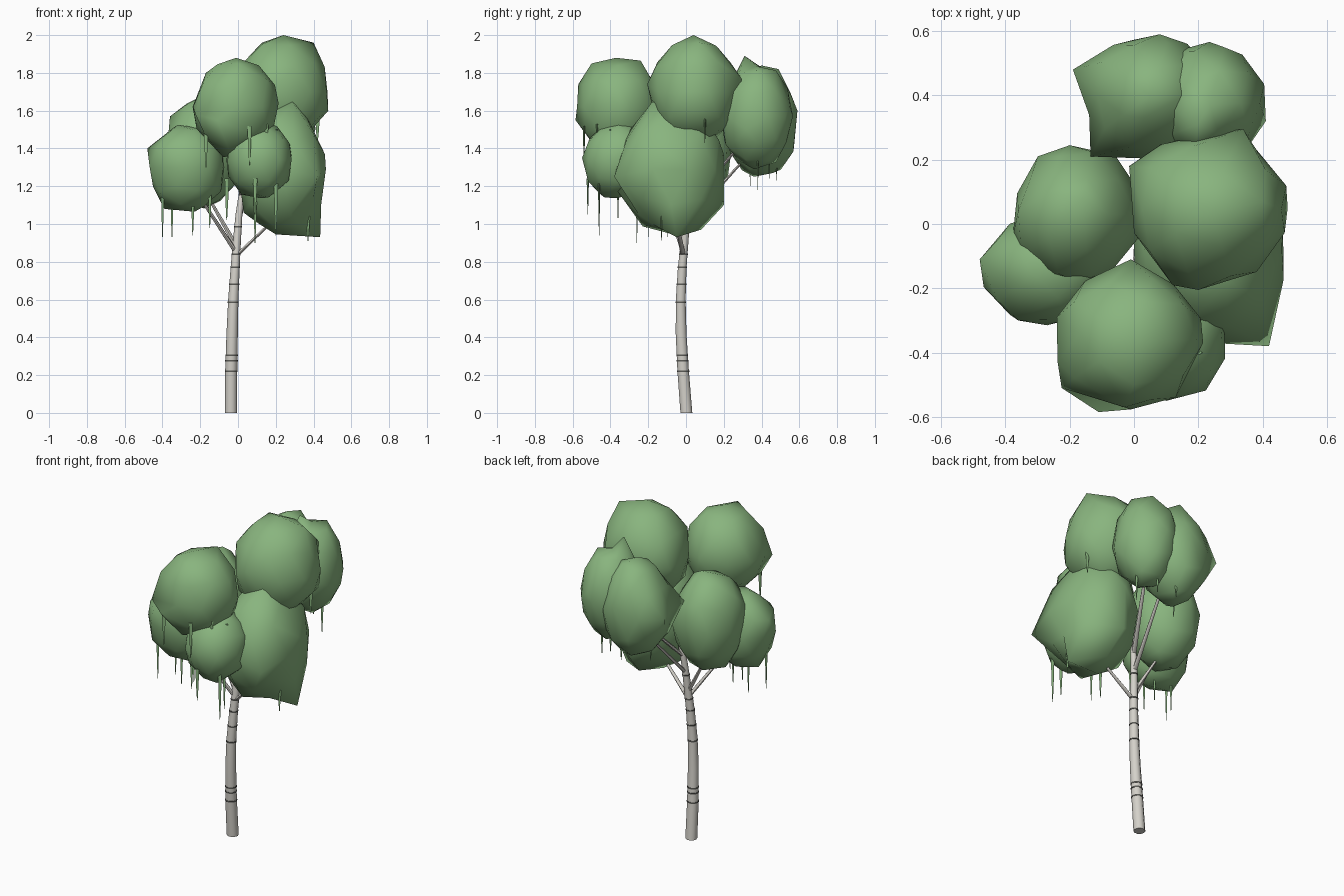
import bpy, bmesh, math, random
from mathutils import Vector

random.seed(4)
cube = bpy.data.objects.get("Cube")
if cube:
    bpy.data.objects.remove(cube, do_unlink=True)


def material(name, rgb):
    m = bpy.data.materials.new(name)
    m.use_nodes = True
    m.diffuse_color = (*rgb, 1)
    bsdf = next(n for n in m.node_tree.nodes if n.type == 'BSDF_PRINCIPLED')
    bsdf.inputs["Base Color"].default_value = (*rgb, 1)
    return m


LEAF = material("leaf green", (0.25, 0.46, 0.21))
BARK = material("pale bark", (0.66, 0.64, 0.59))
MARK = material("dark bark", (0.10, 0.10, 0.09))


def finish(bm, name, mat, angle):
    mesh = bpy.data.meshes.new(name)
    bmesh.ops.recalc_face_normals(bm, faces=bm.faces)
    bm.to_mesh(mesh)
    bm.free()
    mesh.materials.append(mat)
    obj = bpy.data.objects.new(name, mesh)
    bpy.context.collection.objects.link(obj)
    bpy.ops.object.select_all(action='DESELECT')
    obj.select_set(True)
    bpy.context.view_layer.objects.active = obj
    bpy.ops.object.shade_smooth_by_angle(angle=math.radians(angle))


def tube(bm, path, sides, flat=1):
    """Loft horizontal rings through (x, y, z, radius) points and cap the ends."""
    rings = []
    for x, y, z, r in path:
        rings.append([bm.verts.new((x + r * math.cos(a), y + r * flat * math.sin(a), z))
                      for a in (math.tau * i / sides for i in range(sides))])
    for lo, hi in zip(rings, rings[1:]):
        for i in range(sides):
            j = (i + 1) % sides
            bm.faces.new((lo[i], lo[j], hi[j], hi[i]))
    bm.faces.new(rings[0][::-1])
    bm.faces.new(rings[-1])


def crown(name, centre, size, corners):
    """Uneven ball of leaves; each corner pulls the closest vertex to itself."""
    c, s = Vector(centre), Vector(size)
    bm = bmesh.new()
    bmesh.ops.create_icosphere(bm, subdivisions=2, radius=1)
    free = list(bm.verts)
    picks = []
    for p in corners:
        d = Vector(p) - c
        d = Vector((d.x / s.x, d.y / s.y, d.z / s.z)).normalized()
        v = max(free, key=lambda w: w.co.dot(d))
        free.remove(v)
        picks.append((v, p))
    for v in free:
        v.co = c + v.co * s * random.uniform(0.96, 1.04)
    for v, p in picks:
        v.co = p
    finish(bm, name, LEAF, 180)


# Trunk with a gentle bend
TRUNK = [(-.037, .002, 0, .033), (-.036, -.015, .22, .032), (-.031, -.026, .42, .030),
         (-.025, -.028, .6, .027), (-.015, -.02, .77, .024), (-.005, -.006, .92, .021),
         (.005, .006, 1.05, .018), (.04, .03, 1.3, .015), (.12, .05, 1.55, .01)]
bm = bmesh.new()
tube(bm, TRUNK, 10)
finish(bm, "trunk", BARK, 50)


def on_trunk(z):
    for a, b in zip(TRUNK, TRUNK[1:]):
        if a[2] <= z <= b[2]:
            t = (z - a[2]) / (b[2] - a[2])
            return [p + (q - p) * t for p, q in zip(a, b)]


# Dark bands around the bark
bm = bmesh.new()
for z in (.22, .275, .305, .585, .68, .77, .84, .985):
    x, y, _, r = on_trunk(z)
    tube(bm, [(x, y, z - .004, r + .002), (x, y, z + .004, r + .002)], 10)
finish(bm, "bark_bands", MARK, 50)

# Branches from the trunk into the crowns
bm = bmesh.new()
for z, end in ((.85, (-.26, -.14, 1.23)), (.88, (-.19, .03, 1.2)), (.83, (.24, -.06, 1.07)),
               (1.0, (.08, .36, 1.4)), (1.1, (.2, .36, 1.5)), (1.15, (-.01, -.34, 1.5))):
    x, y, _, _ = on_trunk(z)
    tube(bm, [(x, y, z, .014), (*end, .007)], 8)
finish(bm, "branches", BARK, 50)

# Leaf crowns
crown("front_top_crown", (-.01, -.36, 1.62), (.235, .22, .265),
      [(-.01, -.37, 1.88), (-.01, -.11, 1.65), (-.225, -.51, 1.58), (-.11, -.585, 1.55),
       (.215, -.37, 1.64), (-.08, -.36, 1.355), (-.17, -.34, 1.8), (0, -.5, 1.85),
       (.03, -.24, 1.865), (-.03, -.57, 1.74)])
crown("high_crown", (.235, .045, 1.7), (.25, .24, .295),
      [(.24, .04, 2.0), (.4, .07, 1.96), (.478, .05, 1.6), (.34, .295, 1.77),
       (.2, -.205, 1.74), (.22, .09, 1.41), (-.015, .18, 1.7), (.12, -.19, 1.7)])
crown("back_crown", (.05, .4, 1.54), (.2, .2, .29),
      [(-.19, .48, 1.55), (.08, .59, 1.6), (-.135, .21, 1.55), (.08, .49, 1.82),
       (.02, .36, 1.25), (.1, .46, 1.27), (.03, .33, 1.81)])
crown("back_right_crown", (.235, .375, 1.57), (.18, .195, .275),
      [(.2, .31, 1.89), (.41, .32, 1.5), (.28, .55, 1.62), (.25, .36, 1.29)])
crown("middle_left_crown", (-.18, .03, 1.38), (.2, .22, .3),
      [(-.2, .245, 1.42), (-.35, -.1, 1.45), (-.36, .04, 1.57), (-.16, .08, 1.69),
       (-.15, -.19, 1.4)])
crown("low_right_crown", (.23, -.08, 1.29), (.24, .29, .345),
      [(.435, -.05, .93), (.42, -.38, 1.25), (.46, -.08, 1.37), (.29, -.18, 1.645),
       (.2, -.07, .945), (.03, -.1, 1.06), (.24, .2, 1.1), (.23, .2, 1.37),
       (.28, -.25, 1.05), (.26, .08, .97), (.2, -.36, 1.17)])
crown("front_low_crown", (.115, -.36, 1.34), (.18, .19, .21),
      [(.13, -.35, 1.55), (.1, -.55, 1.35), (.28, -.27, 1.4), (.16, -.43, 1.14),
       (-.05, -.33, 1.25)])
crown("far_left_crown", (-.27, -.14, 1.3), (.205, .18, .235),
      [(-.48, -.11, 1.4), (-.27, -.315, 1.3), (-.36, -.3, 1.4), (-.32, -.15, 1.525),
       (-.23, -.15, 1.065), (-.39, -.14, 1.08)])

# Thin hanging strands: x, y, top, tip
STRANDS = [(-.4, -.2, 1.35, .93), (-.35, -.1, 1.3, .93), (-.24, -.2, 1.24, .94),
           (-.15, -.21, 1.24, .98), (-.24, -.11, 1.24, .96),
           (-.06, -.36, 1.24, 1.02), (.09, -.26, 1.24, .9), (.2, -.46, 1.24, .94),
           (.09, -.52, 1.24, 1.05), (.37, -.13, 1.08, .91),
           (-.17, -.47, 1.5, 1.3), (.06, -.54, 1.52, 1.31), (.15, -.47, 1.53, 1.43),
           (.2, -.4, 1.5, 1.38), (.3, .38, 1.45, 1.18), (.2, .44, 1.42, 1.24),
           (.1, .48, 1.4, 1.23), (.0, .34, 1.4, 1.2), (.42, .1, 1.56, 1.43)]
bm = bmesh.new()
for x, y, top, tip in STRANDS:
    mid = top + (tip - top) * 0.55
    tube(bm, [(x, y, tip, .002), (x, y, mid, .008), (x, y, top, .013)], 5, 0.5)
finish(bm, "hanging_strands", LEAF, 60)
